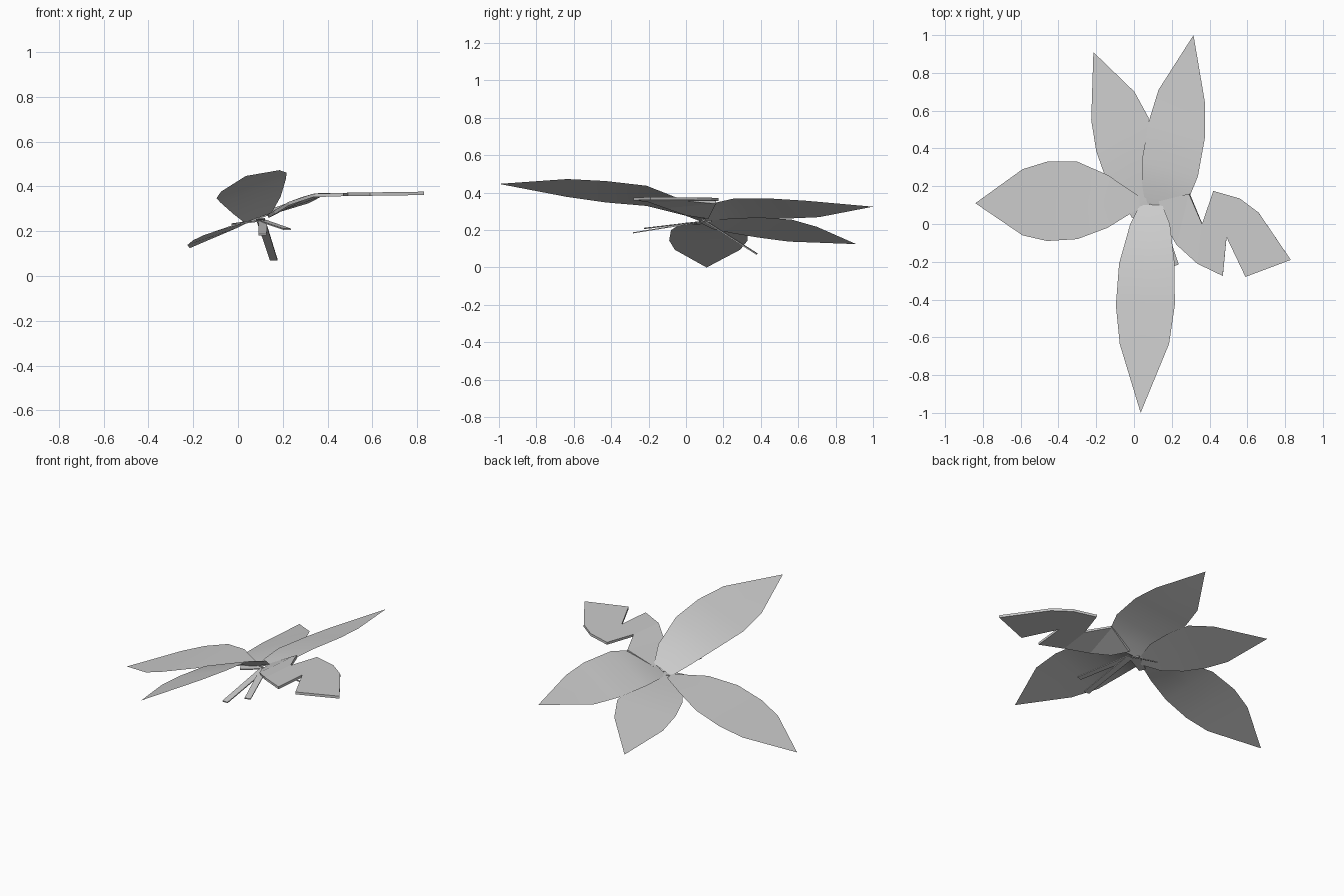
import bpy
from mathutils import Vector


def make_mesh(name, verts, faces, thickness=0.0, smooth=False):
    me = bpy.data.meshes.new(name)
    me.from_pydata(verts, [], faces)
    me.update()
    if smooth:
        me.shade_smooth()
    ob = bpy.data.objects.new(name, me)
    bpy.context.collection.objects.link(ob)
    if thickness:
        mod = ob.modifiers.new("thickness", "SOLIDIFY")
        mod.thickness = thickness
        mod.offset = -1
    return ob


def leaf(name, side, rib, tip):
    """Rib stations are (x, y, z, half width as a factor of the side vector)."""
    side = Vector(side)
    verts, faces = [], []
    for x, y, z, w in rib:
        c = Vector((x, y, z))
        verts += [c - side * w, c, c + side * w]
    for i in range(len(rib) - 1):
        a = i * 3
        faces += [(a, a + 1, a + 4, a + 3), (a + 1, a + 2, a + 5, a + 4)]
    a, n = len(verts) - 3, len(verts)
    verts.append(Vector(tip))
    faces += [(a, a + 1, n), (a + 1, a + 2, n)]
    return make_mesh(name, verts, faces, smooth=True)


# Four whole leaves
leaf("leaf_left", (0, -1, 0),
     [(0.03, 0.115, 0.245, 0.03), (-0.14, 0.12, 0.238, 0.14), (-0.30, 0.125, 0.20, 0.205),
      (-0.46, 0.12, 0.145, 0.21), (-0.59, 0.115, 0.095, 0.175)], (-0.84, 0.11, 0.0))
leaf("leaf_back_left", (-0.26, -0.17, -0.09),
     [(0.04, 0.10, 0.24, 0.08), (0.01, 0.20, 0.235, 0.33), (-0.03, 0.33, 0.225, 0.47),
      (-0.062, 0.475, 0.208, 0.53), (-0.112, 0.625, 0.178, 0.44)], (-0.215, 0.91, 0.125))
leaf("leaf_back_right", (-0.28, 0.08, -0.10),
     [(0.12, 0.095, 0.265, 0.22), (0.167, 0.17, 0.297, 0.44), (0.19, 0.295, 0.315, 0.53),
      (0.228, 0.505, 0.315, 0.53), (0.253, 0.675, 0.313, 0.44)], (0.315, 1.0, 0.325))
leaf("leaf_front", (0.30, 0, 0.11),
     [(0.09, 0.10, 0.26, 0.2), (0.085, 0.0, 0.315, 0.35), (0.068, -0.21, 0.383, 0.49),
      (0.06, -0.43, 0.405, 0.52), (0.055, -0.635, 0.425, 0.435)], (0.035, -1.0, 0.447))


# Torn right leaf: notched on both edges, with a little thickness
def torn_height(x):
    prof = [(0.10, 0.255), (0.24, 0.34), (0.345, 0.37), (0.84, 0.377)]
    for (x0, z0), (x1, z1) in zip(prof, prof[1:]):
        if x <= x1:
            return z0 + (z1 - z0) * (x - x0) / (x1 - x0)
    return prof[-1][1]


outline = [(0.13, 0.12), (0.16, 0.0), (0.225, -0.11), (0.29, 0.16), (0.335, -0.21),
           (0.36, 0.0), (0.47, -0.275), (0.49, -0.07), (0.56, 0.135), (0.42, 0.175),
           (0.59, -0.28), (0.83, -0.19), (0.66, 0.06)]
make_mesh("torn_leaf", [(x, y, torn_height(x)) for x, y in outline],
          [(0, 1, 2, 3), (3, 2, 4, 5), (5, 4, 6, 7), (5, 7, 8, 9), (7, 10, 11, 12), (7, 12, 8)],
          thickness=0.015)


# Flat strips hanging under the leaves
def strip(name, start, end, w0, w1):
    start, end = Vector(start), Vector(end)
    d = end - start
    side = Vector((-d.y, d.x, 0)).normalized()
    make_mesh(name, [start + side * w0, start - side * w0, end - side * w1, end + side * w1],
              [(0, 1, 2, 3)], thickness=0.006)


strip("stem_back", (0.10, 0.09, 0.26), (0.16, 0.38, 0.075), 0.02, 0.017)
strip("stem_front", (0.11, 0.10, 0.25), (0.11, -0.285, 0.188), 0.02, 0.018)
strip("stem_front_right", (0.11, 0.10, 0.25), (0.22, -0.22, 0.212), 0.02, 0.018)
strip("stub_left", (0.09, 0.11, 0.25), (-0.02, 0.05, 0.235), 0.03, 0.02)
